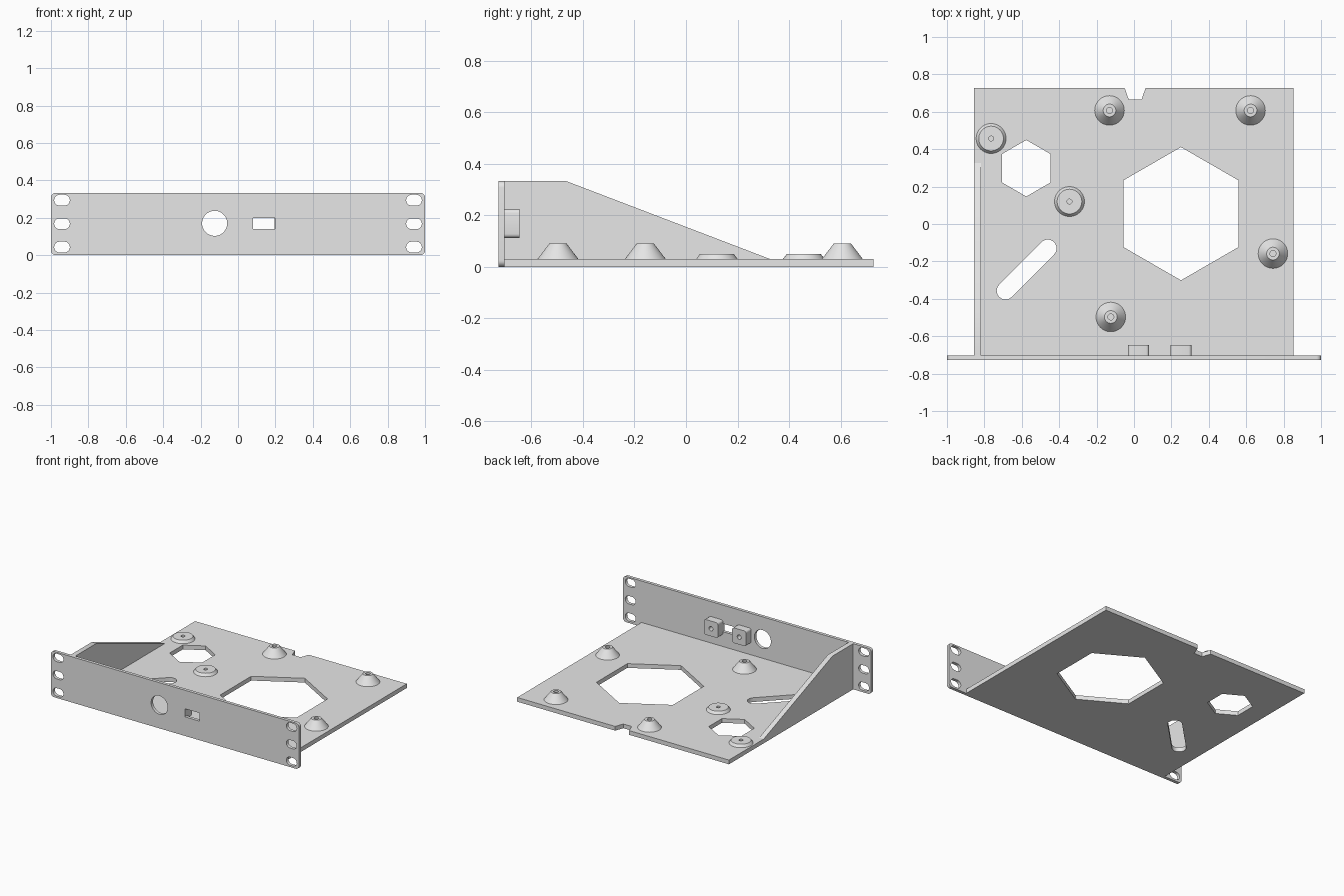
import bpy, bmesh
from math import sin, cos, pi, radians, atan2, hypot
from mathutils import Matrix

if "Cube" in bpy.data.objects:
    bpy.data.objects.remove(bpy.data.objects["Cube"], do_unlink=True)

grey = bpy.data.materials.new("light grey")
grey.use_nodes = True
grey.diffuse_color = (0.8, 0.8, 0.8, 1)
grey.node_tree.nodes["Principled BSDF"].inputs["Base Color"].default_value = (0.8, 0.8, 0.8, 1)

FLOOR = 0.031        # tray thickness
TOP = 0.333          # panel height
FRONT, INNER, BACK = -0.727, -0.704, 0.727

# Orientations for extruded outlines: flat, facing the front, facing the side
FLAT = Matrix.Identity(4)
FACING = Matrix(((1, 0, 0, 0), (0, 0, -1, 0), (0, 1, 0, 0), (0, 0, 0, 1)))
SIDE = Matrix(((0, 0, 1, 0), (1, 0, 0, 0), (0, 1, 0, 0), (0, 0, 0, 1)))


def arc(cx, cy, r, start, end, n):
    return [(cx + r * cos(start + (end - start) * i / n),
             cy + r * sin(start + (end - start) * i / n)) for i in range(n + 1)]


def polygon(cx, cy, r, n, start=0.0):
    return arc(cx, cy, r, start, start + 2 * pi, n)[:-1]


def rounded_rect(x0, x1, y0, y1, r, n=6):
    corners = [(x1 - r, y1 - r), (x0 + r, y1 - r), (x0 + r, y0 + r), (x1 - r, y0 + r)]
    return [p for i, (x, y) in enumerate(corners)
            for p in arc(x, y, r, i * pi / 2, (i + 1) * pi / 2, n)]


def slot(ax, ay, bx, by, r):
    a = atan2(by - ay, bx - ax)
    return (arc(bx, by, r, a - pi / 2, a + pi / 2, 12)
            + arc(ax, ay, r, a + pi / 2, a + 3 * pi / 2, 12))


def finish(name, bm):
    bmesh.ops.remove_doubles(bm, verts=bm.verts, dist=1e-5)
    bmesh.ops.recalc_face_normals(bm, faces=bm.faces)
    mesh = bpy.data.meshes.new(name)
    bm.to_mesh(mesh)
    bm.free()
    mesh.materials.append(grey)
    obj = bpy.data.objects.new(name, mesh)
    bpy.context.collection.objects.link(obj)
    bpy.ops.object.select_all(action='DESELECT')
    obj.select_set(True)
    bpy.context.view_layer.objects.active = obj
    bpy.ops.object.shade_smooth_by_angle(angle=radians(30))
    return obj


def plate(name, loops, depth, offset, turn=FLAT):
    """Extrude an outline with holes; offset is the middle of the thickness."""
    curve = bpy.data.curves.new(name + "_outline", 'CURVE')
    curve.dimensions = '2D'
    curve.fill_mode = 'BOTH'
    curve.extrude = depth / 2
    for loop in loops:
        spline = curve.splines.new('POLY')
        spline.points.add(len(loop) - 1)
        for point, (x, y) in zip(spline.points, loop):
            point.co = (x, y, 0, 1)
        spline.use_cyclic_u = True
    helper = bpy.data.objects.new(name + "_outline", curve)
    bpy.context.collection.objects.link(helper)
    graph = bpy.context.evaluated_depsgraph_get()
    mesh = bpy.data.meshes.new_from_object(helper.evaluated_get(graph))
    bm = bmesh.new()
    bm.from_mesh(mesh)
    bpy.data.objects.remove(helper)
    bpy.data.curves.remove(curve)
    bpy.data.meshes.remove(mesh)
    bm.transform(Matrix.Translation(offset) @ turn)
    return finish(name, bm)


def lathe(name, profile, x, y):
    bm = bmesh.new()
    verts = [bm.verts.new((r, 0, z)) for r, z in profile]
    edges = [bm.edges.new(pair) for pair in zip(verts, verts[1:])]
    bmesh.ops.spin(bm, geom=verts + edges, cent=(0, 0, 0), axis=(0, 0, 1),
                   angle=2 * pi, steps=40)
    bm.transform(Matrix.Translation((x, y, 0)))
    return finish(name, bm)


# Tray floor with rear cable notch, two hexagon openings and a diagonal slot
outline = [(-0.855, INNER), (0.852, INNER), (0.852, BACK), (0.062, BACK),
           (0.04, 0.665), (-0.028, 0.665), (-0.05, BACK), (-0.855, BACK)]
plate("tray_floor", [outline,
                     polygon(0.251, 0.055, 0.356, 6, pi / 2),
                     polygon(-0.576, 0.298, 0.151, 6, pi / 2),
                     slot(-0.687, -0.357, -0.461, -0.13, 0.047)],
      FLOOR, (0, 0, FLOOR / 2))

# Front panel with mounting slots, round opening and rectangular opening
holes = [polygon(-0.125, 0.17, 0.067, 48),
         [(0.08, 0.139), (0.197, 0.139), (0.197, 0.198), (0.08, 0.198)]]
for z in (0.043, 0.168, 0.294):
    for side in (-1, 1):
        holes.append(slot(side * 0.941 - 0.013, z, side * 0.941 + 0.013, z, 0.029))
plate("front_panel", [rounded_rect(-1, 1, 0, TOP, 0.025)] + holes,
      INNER - FRONT, (0, (FRONT + INNER) / 2, 0), FACING)

# Sloping side brace
plate("side_brace", [[(INNER, FLOOR), (0.325, FLOOR), (-0.465, TOP), (INNER, TOP)]],
      0.037, (-0.8365, 0, 0), SIDE)

# Screw blocks either side of the rectangular opening
for name, x in (("right_screw_block", 0.024), ("left_screw_block", 0.251)):
    plate(name, [rounded_rect(x - 0.056, x + 0.056, 0.113, 0.224, 0.015, 4),
                 polygon(x, 0.168, 0.016, 20)],
          0.058, (0, INNER + 0.029, 0), FACING)

# Tall conical standoffs with a screw hole
for i, (x, y) in enumerate([(-0.131, 0.607), (0.623, 0.607),
                            (0.743, -0.158), (-0.124, -0.497)]):
    lathe(f"standoff_{i + 1}", [(0.079, FLOOR), (0.034, 0.09), (0.016, 0.09),
                                (0.016, FLOOR + 0.002), (0, FLOOR + 0.002)], x, y)

# Low round pads with a small hole
for i, (x, y) in enumerate([(-0.764, 0.457), (-0.345, 0.12)]):
    lathe(f"low_pad_{i + 1}", [(0.08, FLOOR), (0.066, 0.05), (0.013, 0.05),
                               (0.013, FLOOR + 0.002), (0, FLOOR + 0.002)], x, y)
